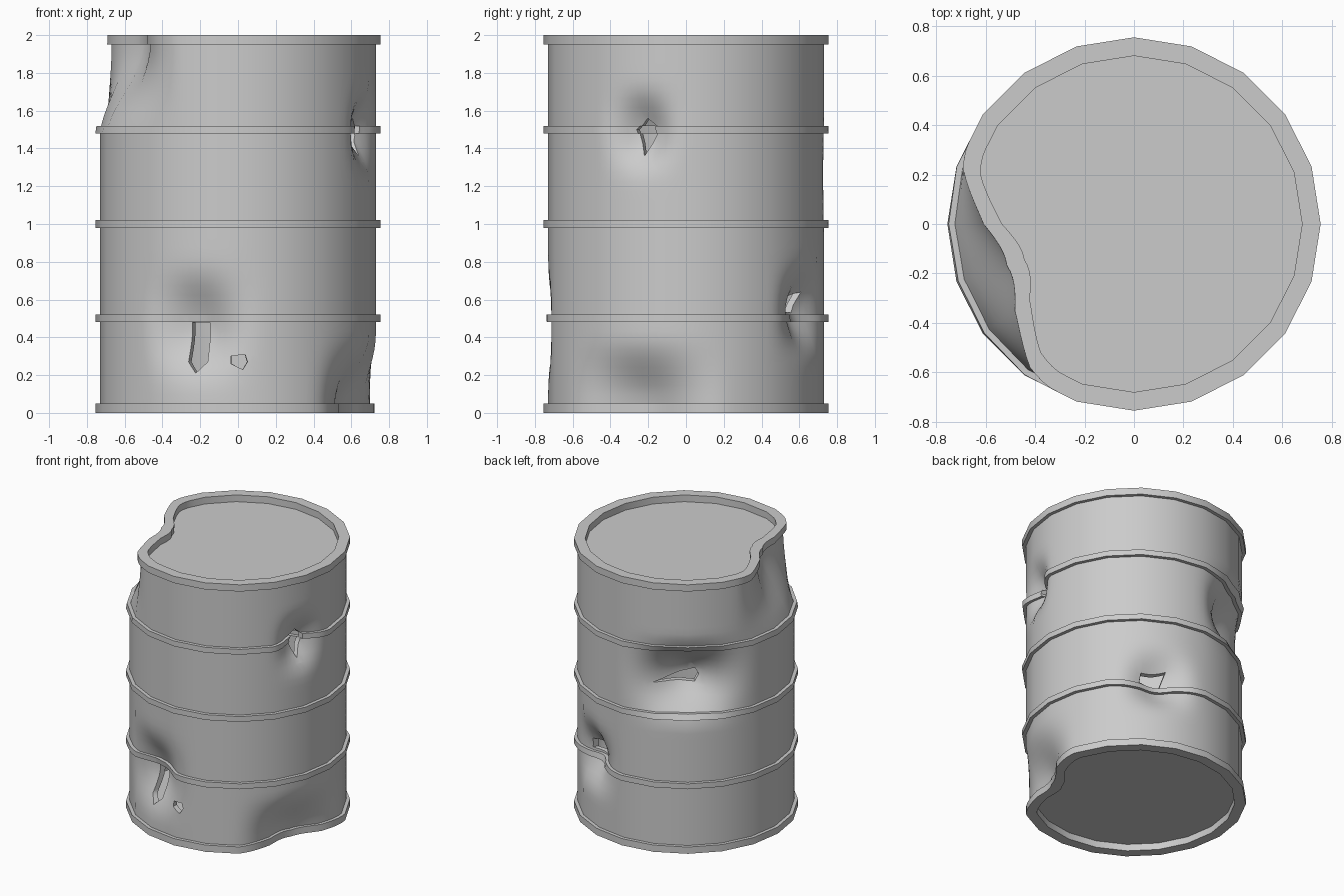
import bpy, bmesh
from math import sin, cos, pi, radians, degrees, atan2, hypot
from mathutils import Vector

if "Cube" in bpy.data.objects:
    bpy.data.objects.remove(bpy.data.objects["Cube"])

SIDES, SUB = 20, 6
STEP = 360 / SIDES
R_BODY, R_RIM, R_LID = 0.73, 0.755, 0.68

# Dents: azimuth, height, half width (deg), half height, depth, sharpness
DENTS = [
    (199, 1.98, 45, 0.50, 0.215, 0.8),   # crushed top rim
    (-20, 0.02, 38, 0.40, 0.16, 1.0),    # crushed bottom rim
    (341, 1.49, 22, 0.32, 0.11, 1.7),    # right puncture
    (252, 0.46, 32, 0.42, 0.12, 1.6),    # front puncture
    (125, 1.26, 40, 0.36, 0.20, 1.2),    # back left puncture
    (63, 0.54, 27, 0.34, 0.12, 1.5),     # back right puncture
]

# Torn holes: convex outlines as (azimuth, height)
HOLES = [
    [(247, .48), (247.3, .27), (251.5, .21), (256.3, .27), (256.3, .475)],
    [(267, .30), (267, .26), (272, .23), (274, .27), (273, .31)],
    [(336.5, 1.5), (341, 1.36), (346, 1.47), (346, 1.52), (341.5, 1.56)],
    [(103, 1.21), (131, 1.19), (134, 1.24), (131, 1.29), (115, 1.24)],
    [(53, .54), (66, .53), (69, .64), (54, .61)],
]


def wall(z0, z1, n=9):
    return [(R_BODY, z0 + (z1 - z0) * i / n) for i in range(n + 1)]


def profile():
    lid = [(0, .05), (.25, .05), (.4, .05), (.55, .05), (R_LID, .05)]
    pts = lid + [(R_LID, 0), (R_RIM, 0), (R_RIM, .05)]
    z = .05
    for ring in (.5, 1.0, 1.5):
        pts += wall(z, ring - .02)
        pts += [(R_RIM, ring - .02), (R_RIM, ring + .02)]
        z = ring + .02
    pts += wall(z, 1.95)
    pts += [(R_RIM, 1.95), (R_RIM, 2.0), (R_LID, 2.0)]
    return pts + [(r, 1.95) for r, _ in reversed(lid)]


def cut_hole(bm, poly):
    """Slice the flat sheet (x = azimuth, y = radius, z = height) along an outline."""
    lo_a, hi_a = min(p[0] for p in poly), max(p[0] for p in poly)
    lo_z, hi_z = min(p[1] for p in poly), max(p[1] for p in poly)

    def near(f):
        xs, zs = [v.co.x for v in f.verts], [v.co.z for v in f.verts]
        return (max(xs) >= lo_a and min(xs) <= hi_a and max(zs) >= lo_z
                and min(zs) <= hi_z and min(v.co.y for v in f.verts) > R_LID + .01)

    sides = list(zip(poly, poly[1:] + poly[:1]))
    for (a0, z0), (a1, z1) in sides:
        faces = [f for f in bm.faces if near(f)]
        geom = faces + list({e for f in faces for e in f.edges}) + list({v for f in faces for v in f.verts})
        bmesh.ops.bisect_plane(bm, geom=geom, dist=1e-5, plane_co=(a0, 0, z0),
                               plane_no=(z1 - z0, 0, a0 - a1))

    def inside(c):
        return all((a1 - a0) * (c.z - z0) - (z1 - z0) * (c.x - a0) > -1e-5
                   for (a0, z0), (a1, z1) in sides)

    gone = [f for f in bm.faces if near(f) and inside(f.calc_center_median())]
    rim = {e for f in gone for e in f.edges}
    rim = [e for e in rim if any(f not in gone for f in e.link_faces)]
    bmesh.ops.delete(bm, geom=gone, context='FACES')
    # Torn lip bent inwards
    rim = [e for e in rim if e.is_valid and e.is_boundary]
    ext = bmesh.ops.extrude_edge_only(bm, edges=rim)
    for v in ext['geom']:
        if isinstance(v, bmesh.types.BMVert):
            v.co.y -= .04


def dented(co, faceted):
    r, a = hypot(co.x, co.y), degrees(atan2(co.y, co.x))
    push = 0
    for az, zc, wa, wz, depth, p in DENTS:
        ta = abs((a - az + 180) % 360 - 180) / wa
        tz = abs(co.z - zc) / wz
        if ta < 1 and tz < 1:
            push += depth * ((.5 + .5 * cos(pi * ta)) * (.5 + .5 * cos(pi * tz))) ** p
    k = cos(radians(STEP / 2)) / cos(radians(a % STEP - STEP / 2)) if faceted else 1
    new = r * k - push * min(1, max(0, (r - .35) / .33))
    return Vector((new * cos(radians(a)), new * sin(radians(a)), co.z))


# Flat sheet holding the unrolled drum
bm = bmesh.new()
rows = [[bm.verts.new((i * STEP / SUB, r, z)) for i in range(SIDES * SUB + 1)]
        for r, z in profile()]
for low, high in zip(rows, rows[1:]):
    for i in range(SIDES * SUB):
        bm.faces.new((low[i], low[i + 1], high[i + 1], high[i]))
for hole in HOLES:
    cut_hole(bm, hole)

# Roll it up and weld the seam and lid centres
for v in bm.verts:
    a, r, z = radians(v.co.x), v.co.y, v.co.z
    v.co = (r * cos(a), r * sin(a), z)
bmesh.ops.remove_doubles(bm, verts=bm.verts, dist=1e-4)
bmesh.ops.dissolve_degenerate(bm, edges=bm.edges, dist=1e-4)
bmesh.ops.recalc_face_normals(bm, faces=bm.faces)
mesh = bpy.data.meshes.new("dented_drum")
bm.to_mesh(mesh)
bm.free()
drum = bpy.data.objects.new("dented_drum", mesh)
bpy.context.collection.objects.link(drum)

# Smooth normals from the round shape, kept on the twenty-sided shape
base = [v.co.copy() for v in mesh.vertices]
for v, co in zip(mesh.vertices, base):
    v.co = dented(co, False)
mesh.shade_smooth()
mesh.set_sharp_from_angle(angle=radians(40))
mesh.update()
normals = [n.vector.copy() for n in mesh.corner_normals]
for v, co in zip(mesh.vertices, base):
    v.co = dented(co, True)
mesh.update()
mesh.normals_split_custom_set(normals)
